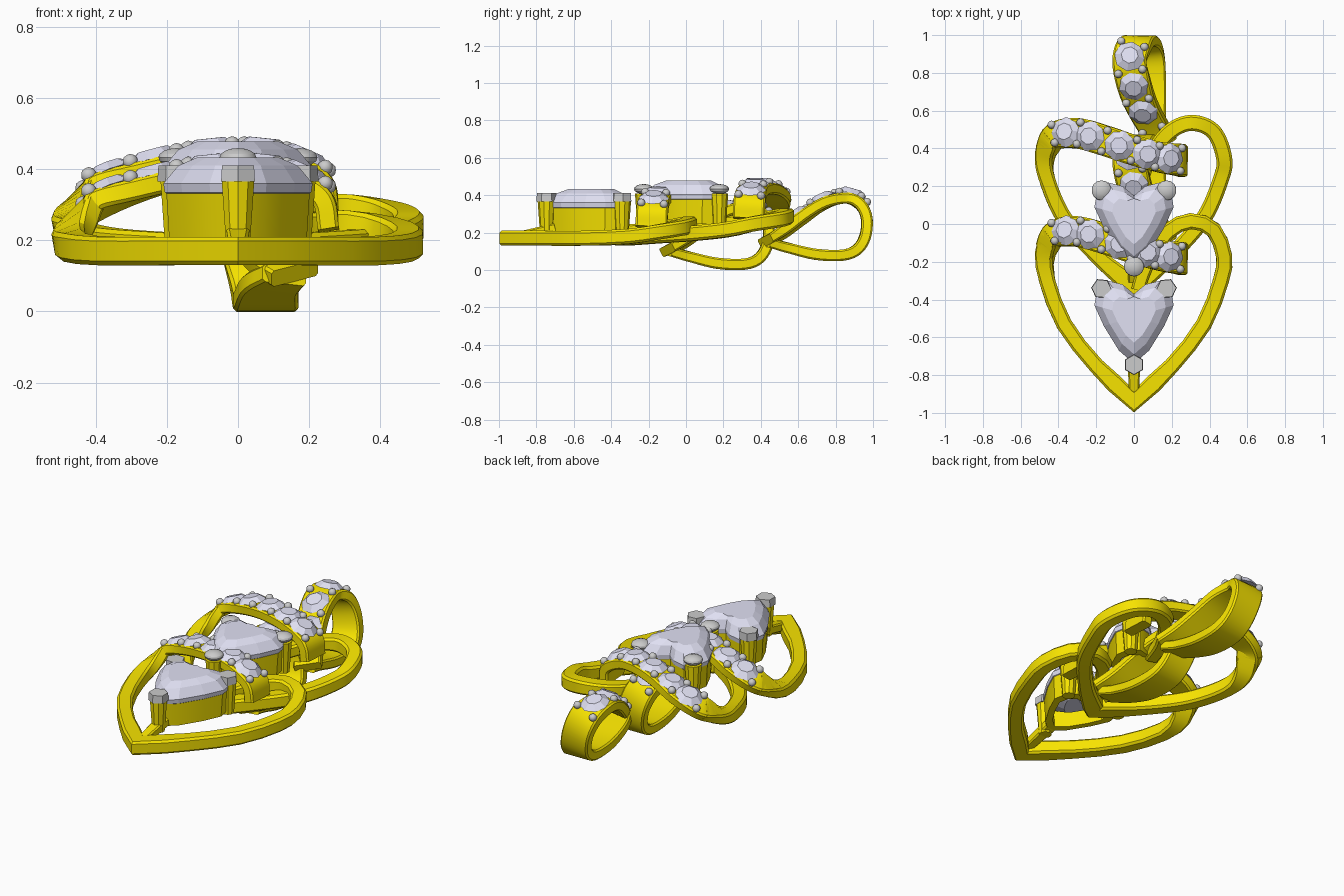
import bpy, bmesh, math
from mathutils import Vector, Matrix

if "Cube" in bpy.data.objects:
    bpy.data.objects.remove(bpy.data.objects["Cube"])

def material(name, rgb):
    m = bpy.data.materials.new(name)
    m.diffuse_color = (*rgb, 1)
    m.use_nodes = True
    m.node_tree.nodes["Principled BSDF"].inputs["Base Color"].default_value = m.diffuse_color
    return m

GOLD = material("gold", (0.93, 0.77, 0.0))
GEM = material("gem", (0.75, 0.75, 0.9))

def finish(name, bm, mat=None, smooth=False):
    bmesh.ops.recalc_face_normals(bm, faces=bm.faces)
    me = bpy.data.meshes.new(name)
    bm.to_mesh(me)
    bm.free()
    ob = bpy.data.objects.new(name, me)
    bpy.context.collection.objects.link(ob)
    if mat:
        me.materials.append(mat)
    if smooth:
        bpy.ops.object.select_all(action='DESELECT')
        ob.select_set(True)
        bpy.context.view_layer.objects.active = ob
        bpy.ops.object.shade_smooth_by_angle(angle=math.radians(30))
    return ob

def bridge(bm, rings):
    n = len(rings[0])
    for a, b in zip(rings, rings[1:]):
        for i in range(n):
            bm.faces.new((a[i], a[(i + 1) % n], b[(i + 1) % n], b[i]))

# chamfered-rectangle strand swept through (x, y, z, width, thickness, up) points
def sweep(name, pts, steps, miter=None):
    rows = [Vector((*p[:5], *(p[5] if len(p) > 5 else (0, 0, 1)))) for p in pts]
    path = []
    for i in range(len(rows) - 1):
        p1, p2 = rows[i], rows[i + 1]
        p0 = rows[i - 1] if i else p1 * 2 - p2
        p3 = rows[i + 2] if i + 2 < len(rows) else p2 * 2 - p1
        for k in range(steps):
            t = k / steps
            path.append(0.5 * (2 * p1 + (p2 - p0) * t + (2 * p0 - 5 * p1 + 4 * p2 - p3) * t * t
                               + (3 * p1 - p0 - 3 * p2 + p3) * t ** 3))
    path.append(rows[-1])
    bm, rings, frames = bmesh.new(), [], []
    for i, r in enumerate(path):
        c = Vector(r[:3])
        t = Vector(path[min(i + 1, len(path) - 1)][:3]) - Vector(path[max(i - 1, 0)][:3])
        if miter and i == 0:
            t = Vector(miter)
        t.normalize()
        up = Vector(r[5:8])
        up = (up - t * up.dot(t)).normalized()
        side = up.cross(t)
        w, h = r[3] / 2, r[4] / 2
        k = 0.3 * h
        prof = [(w, -h + k), (w, h - k), (w - k, h), (-w + k, h),
                (-w, h - k), (-w, -h + k), (-w + k, -h), (w - k, -h)]
        rings.append([bm.verts.new(c + side * a + up * b) for a, b in prof])
        frames.append((c + up * h, t, side, up, w))
    bridge(bm, rings)
    bm.faces.new(rings[0])
    bm.faces.new(rings[-1])
    finish(name, bm, GOLD, True)
    return frames

# small faceted stones along a strand, with bead pairs between them
def pave(name, frames, a, b, count, radius):
    gems, beads = bmesh.new(), bmesh.new()
    at = lambda f: frames[round(f * (len(frames) - 1))]
    gap = (b - a) / (count - 1)
    for i in range(count):
        c, t, s, u, w = at(a + gap * i)
        rot = Matrix((t, s, u)).transposed().to_4x4()
        bmesh.ops.create_cone(gems, cap_ends=True, segments=8, radius1=radius, radius2=radius * 0.55,
                              depth=0.028, matrix=Matrix.Translation(c + u * 0.012) @ rot)
    for i in range(count + 1):
        c, t, s, u, w = at(min(1, max(0, a + gap * (i - 0.5))))
        for d in (-1, 1):
            bmesh.ops.create_icosphere(beads, subdivisions=2, radius=0.022,
                                       matrix=Matrix.Translation(c + s * d * w * 0.72 + u * 0.006))
    finish(name + "_stones", gems, GEM)
    finish(name + "_beads", beads, None, True)

# heart outline, right half from cleft to tip, mirrored
HALF = [(0, -.37), (.06, -.32), (.14, -.30), (.195, -.35), (.21, -.43), (.16, -.54), (.08, -.67), (0, -.74)]
HEART = HALF + [(-x, y) for x, y in HALF[-2:0:-1]]

def heart_ring(bm, scale, z, off, soft=0):
    out = []
    for x, y in HEART:
        y = -.49 + (y + .49) * scale
        if x == 0 and y > -.5:
            y += soft
        out.append(bm.verts.new((x * scale + off.x, y + off.y, z + off.z)))
    return out

def heart_setting(name, off, round_caps):
    # centre stone
    bm = bmesh.new()
    rings = [heart_ring(bm, *a, off) for a in ((.35, .25), (.98, .335), (1, .36))]
    rings += [heart_ring(bm, .8, .41, off, .01), heart_ring(bm, .55, .433, off, .04)]
    bridge(bm, rings)
    bm.faces.new(rings[0])
    bm.faces.new(rings[-1])
    finish(name + "_centre_stone", bm, GEM)
    # open seat under it
    bm = bmesh.new()
    rings = [heart_ring(bm, *a, off) for a in ((.96, .335), (.92, .20), (.70, .20), (.74, .335))]
    bridge(bm, rings + rings[:1])
    finish(name + "_seat", bm, GOLD, True)
    # three claws with grey caps
    legs, caps = bmesh.new(), bmesh.new()
    for x, y, ang in ((.172, -.342, 35), (-.172, -.342, -35), (0, -.745, 0)):
        p = Vector((x, y, 0)) + off
        rot = Matrix.Rotation(math.radians(ang), 4, 'Z')
        bmesh.ops.create_cone(legs, cap_ends=True, segments=10, radius1=.035, radius2=.048, depth=.18,
                              matrix=Matrix.Translation(p + Vector((0, 0, .275))))
        m = Matrix.Translation(p + Vector((0, 0, .388)))
        if round_caps:
            bmesh.ops.create_uvsphere(caps, u_segments=14, v_segments=8, radius=.053,
                                      matrix=m @ Matrix.Diagonal((1, 1, .5, 1)))
        else:
            bmesh.ops.create_cone(caps, cap_ends=True, segments=6, radius1=.055, radius2=.052,
                                  depth=.045, matrix=m @ rot)
    finish(name + "_claw_legs", legs, GOLD, True)
    finish(name + "_claw_caps", caps, None, round_caps)

def pendant(name, off, squash, drop, steps, round_caps):
    # the upper heart is a shorter copy whose tip dips behind the lower one
    def place(pts):
        out = []
        for x, y, z, *rest in pts:
            if y < -.2 and abs(z - .17) < .015:
                z -= drop * (-.2 - y)
                y = -.15 + (y + .15) * squash
            out.append((x + off.x, y + off.y, z + off.z, *rest))
        return out

    tip = [(0, -.94, .17, .115, .08), (.2, -.75, .17, .085, .08), (.37, -.53, .17, .085, .08),
           (.46, -.3, .18, .085, .08)]
    # right lobe, curling into the cleft
    sweep(name + "_right_lobe", place(tip + [
        (.477, -.17, .20, .085, .08), (.42, -.03, .225, .085, .08), (.3, .015, .245, .085, .08),
        (.18, -.04, .24, .085, .07), (.08, -.18, .22, .08, .07), (.02, -.35, .21, .07, .06)]),
        steps, (1, 0, 0))
    # left side, widening into the jewelled ribbon
    sweep(name + "_left_side", place([(-x, *r) for x, *r in tip] + [
        (-.47, -.16, .21, .10, .07, (-.3, 0, 1)), (-.43, -.06, .28, .14, .06, (-.6, .2, .8))]),
        steps, (-1, 0, 0))
    fr = sweep(name + "_ribbon", place([
        (-.465, -.13, .225, .11, .065, (-.35, 0, 1)), (-.42, -.055, .285, .14, .06, (-.6, .2, .8)),
        (-.3, -.04, .335, .16, .06, (-.4, .1, .9)),
        (-.15, -.08, .375, .16, .06, (-.2, 0, 1)), (0, -.13, .39, .16, .06), (.13, -.165, .375, .16, .06, (.2, 0, 1)),
        (.235, -.18, .32, .17, .06, (.7, 0, .7)), (.255, -.185, .23, .17, .06, (1, 0, .1))]), 8)
    pave(name + "_ribbon", fr, .23, .77, 5, .082)
    # strut from the seat to the heart tip
    if not round_caps:
        sweep(name + "_tip_strut", [(0, -.70, .225, .07, .05), (0, -.93, .172, .05, .05)], 2)
    else:
        sweep(name + "_tip_strut", [(0, -.18, .265, .07, .05), (0, -.30, .2, .06, .05)], 2)
    heart_setting(name, off, round_caps)

# hanging loop: jewelled front, plain back
LOOP = [(.16, .425, .155, .15, .05, (0, -.5, 1)), (.10, .52, .205, .16, .06, (-.2, -.5, 1)),
        (.04, .63, .285, .17, .06, (-.2, -.5, 1)), (0, .74, .355, .18, .06, (-.1, -.3, 1)),
        (-.025, .86, .385, .18, .06, (0, .15, 1)), (0, .94, .34, .18, .06, (0, .8, .6)),
        (.03, .968, .25, .17, .06, (0, 1, 0)), (.06, .94, .14, .17, .06, (0, .8, -.6)),
        (.075, .86, .083, .18, .06, (0, .2, -1)), (.08, .7, .083, .18, .06, (0, -.1, -1)),
        (.09, .54, .12, .16, .055, (0, -.3, -1)), (.13, .43, .15, .13, .05, (0, -.3, -1))]

def hanging_loop(name, off):
    pts = [(x + off.x, y + off.y, z + off.z, *r) for x, y, z, *r in LOOP]
    fr = sweep(name, pts, 5)
    pave(name, fr, .155, .385, 3, .082)

UPPER = Vector((0, .52, .045))
pendant("lower_heart", Vector((0, 0, 0)), 1.0, 0, 2, False)
pendant("upper_heart", UPPER, .89, .06, 6, True)
hanging_loop("upper_loop", Vector((0, 0, 0)))
hanging_loop("lower_loop", Vector((0, -.525, -.048)))
